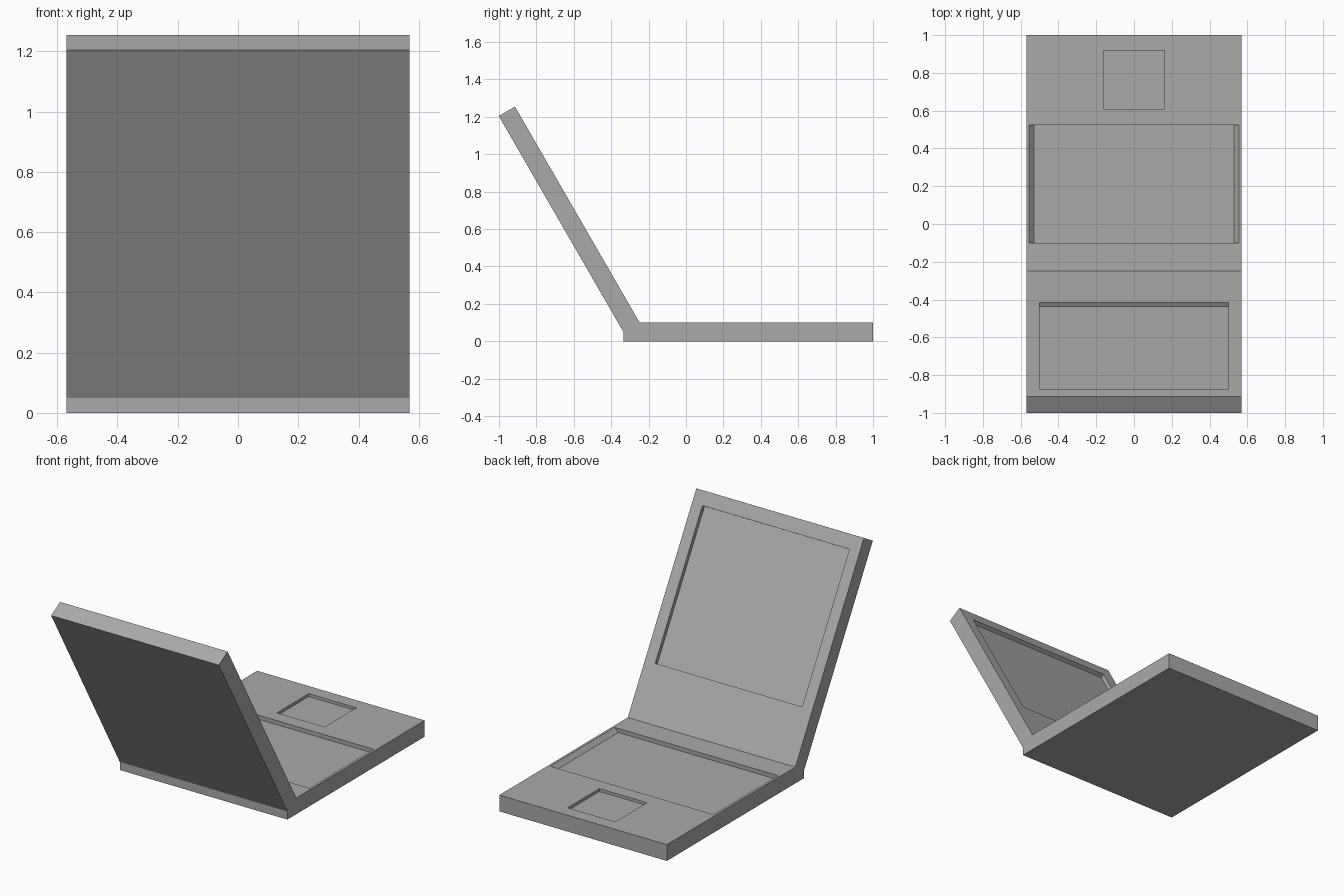
import bpy, bmesh
from math import sin, cos, radians
from mathutils import Vector

if "Cube" in bpy.data.objects:
    bpy.data.objects.remove(bpy.data.objects["Cube"])

grey = bpy.data.materials.new("plain grey")
grey.use_nodes = True
colour = (0.4, 0.4, 0.4, 1)
grey.diffuse_color = colour
next(n for n in grey.node_tree.nodes if n.type == "BSDF_PRINCIPLED").inputs["Base Color"].default_value = colour


def prism(name, profile, start, end, along="x"):
    """Extrude a 2D profile (y,z along x, or x,z along y) into a solid."""
    bm = bmesh.new()
    if along == "x":
        verts = [bm.verts.new((start, a, b)) for a, b in profile]
        step = Vector((end - start, 0, 0))
    else:
        verts = [bm.verts.new((a, start, b)) for a, b in profile]
        step = Vector((0, end - start, 0))
    face = bm.faces.new(verts)
    made = bmesh.ops.extrude_face_region(bm, geom=[face])["geom"]
    bmesh.ops.translate(bm, vec=step, verts=[g for g in made if isinstance(g, bmesh.types.BMVert)])
    bmesh.ops.recalc_face_normals(bm, faces=bm.faces)
    mesh = bpy.data.meshes.new(name)
    bm.to_mesh(mesh)
    bm.free()
    mesh.materials.append(grey)
    obj = bpy.data.objects.new(name, mesh)
    bpy.context.collection.objects.link(obj)
    return obj


def carve(body, cutter):
    """Cut a pocket into the body and discard the cutter."""
    cutter.hide_render = True
    mod = body.modifiers.new("pocket", "BOOLEAN")
    mod.operation = "DIFFERENCE"
    mod.solver = "EXACT"
    mod.object = cutter
    bpy.context.view_layer.objects.active = body
    bpy.ops.object.modifier_apply(modifier=mod.name)
    bpy.data.objects.remove(cutter)


half, thick, length = 0.57, 0.1, 1.333
depth, above = 0.025, 0.05
hinge = Vector((-0.248, thick))
lean = radians(30)
up = Vector((-sin(lean), cos(lean)))
inward = Vector((-cos(lean), -sin(lean)))


def lid_point(s, d):
    return hinge + up * s + inward * d


# Base slab, with its rear upper corner mitred to meet the lid
back_edge = lid_point(0, thick)
base = prism("base", [(back_edge.x, 0), (1, 0), (1, thick), hinge, back_edge], -half, half)

# Keyboard well with sloping side walls
floor, top = thick - depth, thick + above
well = [(-0.53, floor), (0.53, floor), (0.555, thick), (0.555, top), (-0.555, top), (-0.555, thick)]
carve(base, prism("keyboard_cutter", well, -0.1, 0.525, "y"))

# Touchpad recess
pad_floor = thick - 0.018
pad = [(-0.162, pad_floor), (0.162, pad_floor), (0.162, top), (-0.162, top)]
carve(base, prism("touchpad_cutter", pad, 0.61, 0.918, "y"))

# Leaning lid with a recessed screen
lid = prism("lid", [lid_point(s, d) for s, d in ((0, 0), (length, 0), (length, thick), (0, thick))], -half, half)
screen = [lid_point(s, d) for s, d in ((0.333, -above), (1.25, -above), (1.25, depth), (0.333, depth))]
carve(lid, prism("screen_cutter", screen, -0.5, 0.5))
